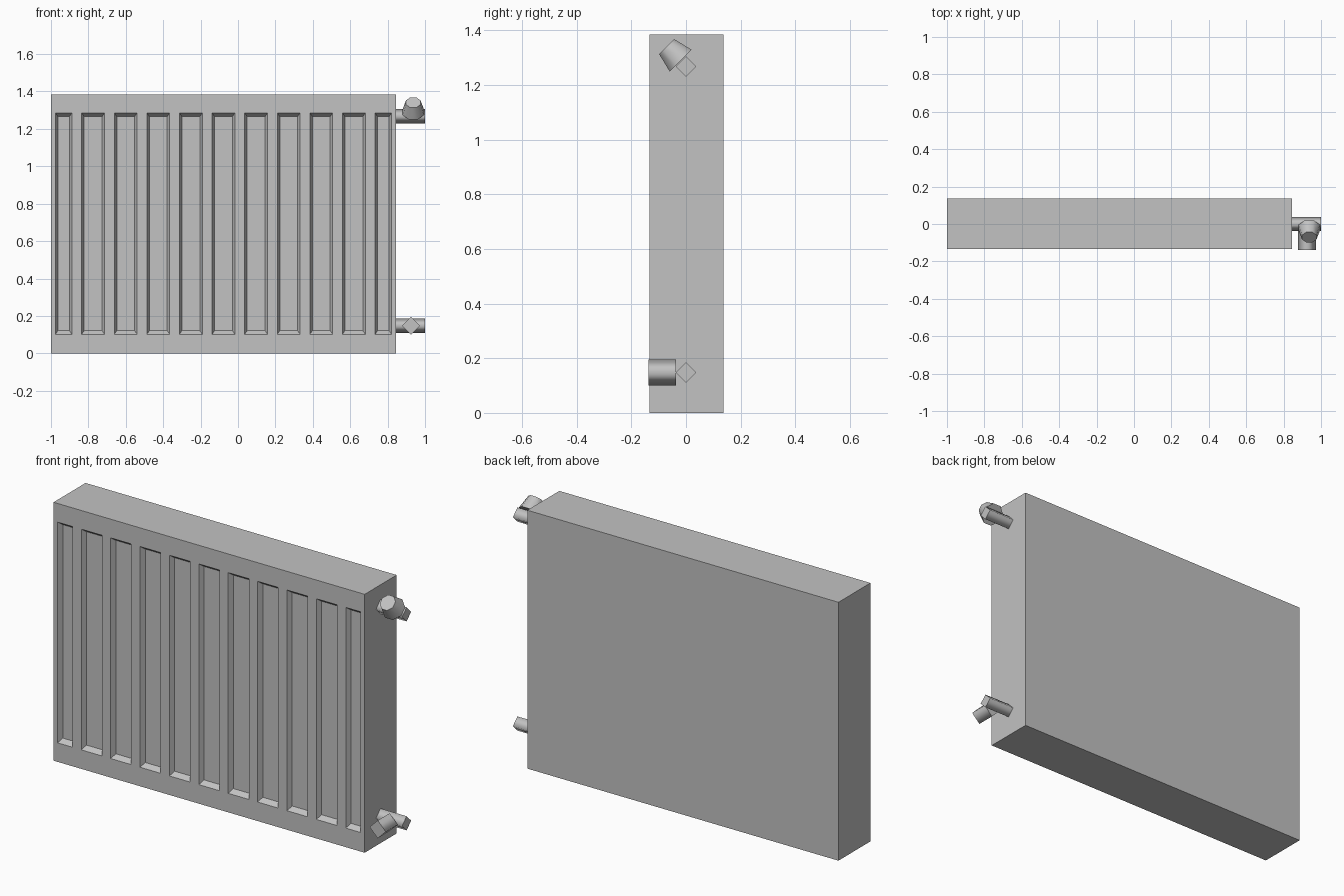
import bpy, bmesh, math
from mathutils import Matrix, Vector

if "Cube" in bpy.data.objects:
    bpy.data.objects.remove(bpy.data.objects["Cube"], do_unlink=True)

grey = bpy.data.materials.new("radiator_grey")
grey.use_nodes = True
colour = (0.54, 0.54, 0.54, 1)
grey.diffuse_color = colour
grey.node_tree.nodes["Principled BSDF"].inputs["Base Color"].default_value = colour


def add_object(name, bm):
    mesh = bpy.data.meshes.new(name)
    bm.to_mesh(mesh)
    bm.free()
    mesh.materials.append(grey)
    obj = bpy.data.objects.new(name, mesh)
    bpy.context.collection.objects.link(obj)
    return obj


# Panel: a front grid with pressed grooves, extended back into a closed box
LEFT, RIGHT, FRONT, BACK, HEIGHT = -1.0, 0.845, -0.134, 0.137, 1.385
GROOVES, PITCH, HALF_GROOVE, RIM, DEPTH = 11, 0.1743, 0.061, 0.024, 0.025
middle = (LEFT + RIGHT) / 2
xs = [LEFT]
for i in range(GROOVES):
    c = middle + (i - GROOVES // 2) * PITCH
    xs += [max(c - HALF_GROOVE, LEFT + RIM), min(c + HALF_GROOVE, RIGHT - RIM)]
xs.append(RIGHT)
zs = [0, 0.102, 1.285, HEIGHT]

bm = bmesh.new()
grid = [[bm.verts.new((x, FRONT, z)) for z in zs] for x in xs]
groove_faces = []
for i in range(len(xs) - 1):
    for j in range(len(zs) - 1):
        face = bm.faces.new((grid[i][j], grid[i + 1][j],
                             grid[i + 1][j + 1], grid[i][j + 1]))
        if i % 2 == 1 and j == 1:
            groove_faces.append(face)
border = [e for e in bm.edges if e.is_boundary]
walls = bmesh.ops.extrude_edge_only(bm, edges=border)["geom"]
for v in walls:
    if isinstance(v, bmesh.types.BMVert):
        v.co.y = BACK
bmesh.ops.holes_fill(bm, edges=[e for e in bm.edges if e.is_boundary], sides=0)
bmesh.ops.recalc_face_normals(bm, faces=bm.faces[:])
bmesh.ops.inset_individual(bm, faces=groove_faces, thickness=0.019)
for face in groove_faces:
    for v in face.verts:
        v.co.y = FRONT + DEPTH
        v.co.z += 0.006 if v.co.z < HEIGHT / 2 else -0.006
bmesh.ops.recalc_face_normals(bm, faces=bm.faces[:])
add_object("radiator_panel", bm)


# Smooth-sided prism or taper between two points, with crisp flat ends
def tube(name, start, end, r1, r2, sides, turn=0.0):
    start, end = Vector(start), Vector(end)
    axis = end - start
    bm = bmesh.new()
    bmesh.ops.create_cone(bm, cap_ends=True, segments=sides, radius1=r1,
                          radius2=r2, depth=axis.length)
    rotation = axis.to_track_quat('Z', 'X').to_matrix().to_4x4()
    bm.transform(Matrix.Translation((start + end) / 2) @ rotation
                 @ Matrix.Rotation(turn, 4, 'Z'))
    direction = axis.normalized()
    bm.normal_update()
    for face in bm.faces:
        face.smooth = abs(face.normal.dot(direction)) < 0.9
    for edge in bm.edges:
        edge.smooth = all(f.smooth for f in edge.link_faces)
    return add_object(name, bm)


# Side pipes
for name, z in (("upper_pipe", 1.268), ("lower_pipe", 0.148)):
    tube(name, (RIGHT, 0, z), (1.0, 0, z), 0.038, 0.038, 4)

# Lower valve stub and tilted thermostat knob
tube("lower_valve", (0.925, -0.037, 0.148), (0.925, -0.138, 0.148), 0.048, 0.048, 4)
tube("thermostat_knob", (0.937, -0.02, 1.29), (0.937, -0.071, 1.341),
     0.061, 0.042, 8, math.pi / 8)
